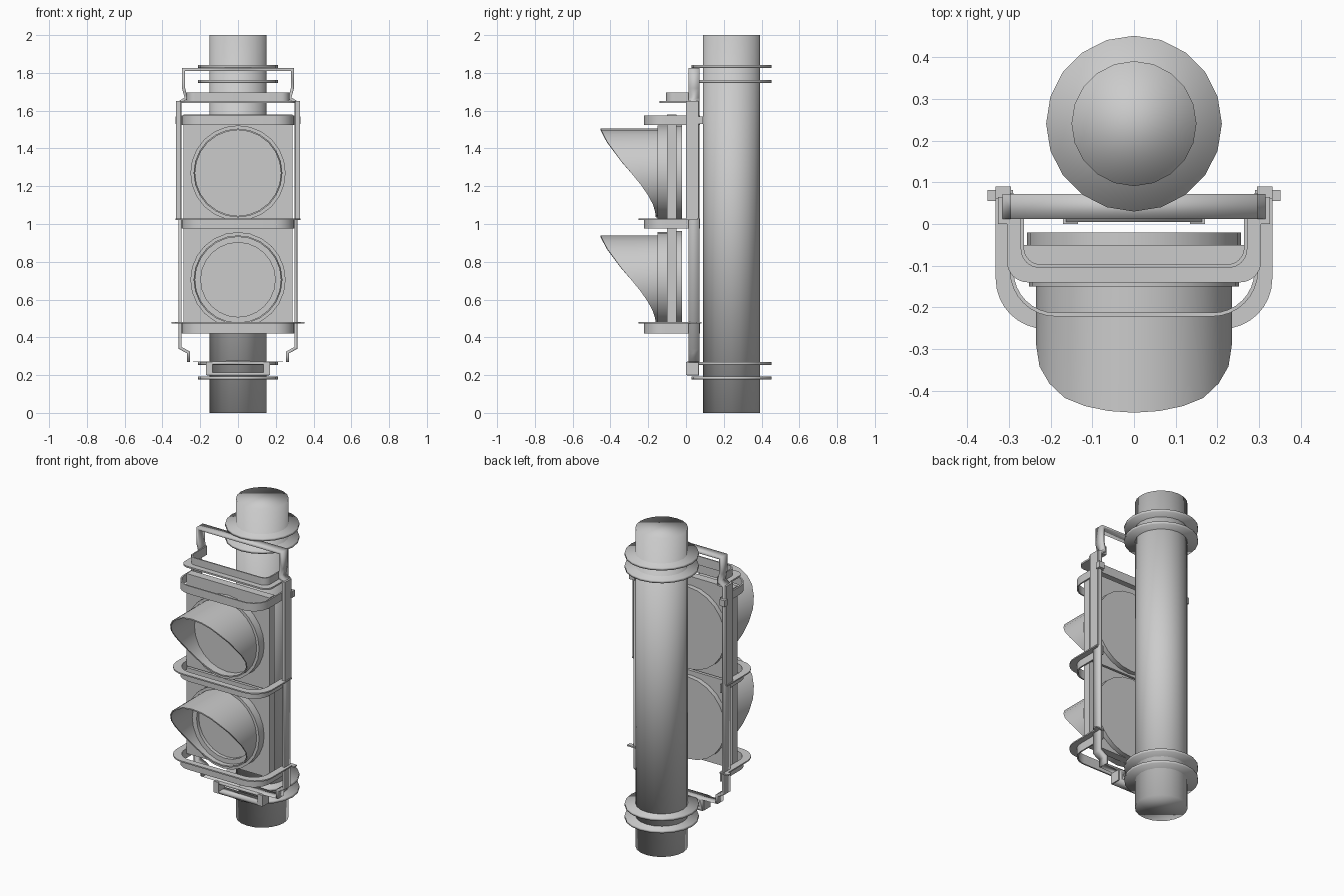
import bpy, bmesh
from math import sin, cos, pi, radians
from mathutils import Matrix

cube = bpy.data.objects.get("Cube")
if cube:
    bpy.data.objects.remove(cube, do_unlink=True)

GREY = (0.6, 0.6, 0.6, 1)
metal = bpy.data.materials.new("plain_grey")
metal.use_nodes = True
metal.diffuse_color = GREY
metal.node_tree.nodes["Principled BSDF"].inputs["Base Color"].default_value = GREY


def finish(name, bm, angle=35):
    bmesh.ops.recalc_face_normals(bm, faces=bm.faces)
    mesh = bpy.data.meshes.new(name)
    bm.to_mesh(mesh)
    bm.free()
    obj = bpy.data.objects.new(name, mesh)
    bpy.context.collection.objects.link(obj)
    mesh.materials.append(metal)
    bpy.ops.object.select_all(action='DESELECT')
    bpy.context.view_layer.objects.active = obj
    obj.select_set(True)
    if angle:
        bpy.ops.object.shade_smooth_by_angle(angle=radians(angle))
    else:
        bpy.ops.object.shade_smooth()
    return obj


def box(name, x, y, z):
    bm = bmesh.new()
    bmesh.ops.create_cube(bm, size=1)
    for v in bm.verts:
        for i, (a, b) in enumerate((x, y, z)):
            v.co[i] = (a + b) / 2 + v.co[i] * (b - a)
    return finish(name, bm)


def upright_disc(name, r, z0, z1, y):
    bm = bmesh.new()
    bmesh.ops.create_cone(bm, cap_ends=True, segments=20, radius1=r, radius2=r,
                          depth=z1 - z0, matrix=Matrix.Translation((0, y, (z0 + z1) / 2)))
    return finish(name, bm, 0)


def facing_disc(name, r, y0, y1, z):
    bm = bmesh.new()
    place = Matrix.Translation((0, (y0 + y1) / 2, z)) @ Matrix.Rotation(pi / 2, 4, 'X')
    bmesh.ops.create_cone(bm, cap_ends=True, segments=24, radius1=r, radius2=r,
                          depth=y1 - y0, matrix=place)
    return finish(name, bm)


def bridge(bm, a, b, closed=True):
    n = len(a)
    for i in range(n if closed else n - 1):
        j = (i + 1) % n
        bm.faces.new((a[i], a[j], b[j], b[i]))


def hoop_path(half, front, back, r):
    """Plan of a U-shaped hoop with rounded front corners."""
    right = [(half, back)]
    for i in range(9):
        t = i / 8 * pi / 2
        right.append((half - r + r * cos(t), front + r - r * sin(t)))
    return right + [(-x, y) for x, y in reversed(right)]


def hoop(name, outer, inner, z0, z1):
    bm = bmesh.new()
    o, i = hoop_path(*outer), hoop_path(*inner)
    rows = [[bm.verts.new((x, y, z)) for x, y in path]
            for path, z in ((o, z0), (o, z1), (i, z1), (i, z0))]
    for k in range(4):
        bridge(bm, rows[k], rows[(k + 1) % 4], False)
    for end in (0, -1):
        bm.faces.new([row[end] for row in rows])
    return finish(name, bm)


def ring(name, r_out, r_in, y0, y1, z):
    bm = bmesh.new()
    rows = []
    for r, y in ((r_out, y0), (r_out, y1), (r_in, y1), (r_in, y0)):
        rows.append([bm.verts.new((r * sin(i * pi / 12), y, z + r * cos(i * pi / 12)))
                     for i in range(24)])
    for k in range(4):
        bridge(bm, rows[k], rows[(k + 1) % 4])
    return finish(name, bm)


def strap(name, path, y0, y1, closed=False):
    """Flat metal strip bent along a mirrored path in the front plane."""
    path = path + [(-x, z) for x, z in reversed(path)]
    bm = bmesh.new()
    rows = [[bm.verts.new((x, y, z)) for x, z in path] for y in (y0, y1)]
    bridge(bm, rows[0], rows[1], closed)
    obj = finish(name, bm)
    mod = obj.modifiers.new("thickness", 'SOLIDIFY')
    mod.thickness = 0.016
    mod.offset = 0
    mod.use_even_offset = True
    return obj


# Visor lip: reach at each height, from bottom (-1) to top (1)
LIP = [(-1, -0.16), (-0.82, -0.165), (-0.6, -0.185), (-0.2, -0.25),
       (0.25, -0.34), (0.72, -0.42), (1, -0.453)]


def reach(h):
    for (h0, y0), (h1, y1) in zip(LIP, LIP[1:]):
        if h <= h1:
            return y0 + (y1 - y0) * (h - h0) / (h1 - h0)
    return LIP[-1][1]


def visor(name, z, r=0.235, n=24):
    bm = bmesh.new()
    rows = []
    for radius, back in ((r, True), (r, False), (r - 0.008, False), (r - 0.008, True)):
        row = []
        for i in range(n):
            t = 2 * pi * i / n
            y = -0.09 if back else reach(max(-1, cos(t)))
            row.append(bm.verts.new((radius * sin(t), y, z + radius * cos(t))))
        rows.append(row)
    for k in range(3):
        bridge(bm, rows[k], rows[k + 1])
    return finish(name, bm)


# Pole and clamp collars
upright_disc("pole", 0.15, 0, 2, 0.241)
for i, z in enumerate((0.185, 0.262, 1.755, 1.835)):
    upright_disc(f"collar_{i + 1}", 0.211, z - 0.008, z + 0.008, 0.241)

# Signal heads
for label, z, z0, z1 in (("lower", 0.705, 0.45, 0.99), ("upper", 1.27, 1.0, 1.58)):
    box(f"{label}_housing", (-0.288, 0.288), (-0.10, -0.05), (z0, z1))
    facing_disc(f"{label}_back_disc", 0.257, -0.06, -0.02, z)
    ring(f"{label}_rim", 0.252, 0.233, -0.15, -0.09, z)
    visor(f"{label}_visor", z)
    facing_disc(f"{label}_lens", 0.229, -0.108, -0.095, z)
ring("lower_lens_ring", 0.229, 0.197, -0.13, -0.10, 0.705)

# Guard hoops around the heads
WALL = ((0.298, -0.222, 0.075, 0.11), (0.289, -0.213, 0.075, 0.10))
FLANGE = ((0.332, -0.252, 0.06, 0.12), (0.289, -0.213, 0.06, 0.10))
for label, z0, z1 in (("bottom", 0.42, 0.48), ("middle", 0.975, 1.03), ("top", 1.525, 1.575)):
    hoop(f"{label}_hoop", *WALL, z0, z1)
    if label != "top":
        hoop(f"{label}_hoop_lip", *FLANGE, z1 - 0.008, z1)
hoop("handle_hoop", (0.272, -0.105, 0.07, 0.045), (0.264, -0.097, 0.07, 0.04), 1.645, 1.695)
hoop("handle_lip", (0.305, -0.14, 0.07, 0.05), (0.264, -0.097, 0.07, 0.04), 1.64, 1.65)

# Mounting frame between pole and heads
strap("main_frame", [(0.262, 0.27), (0.262, 0.32), (0.308, 0.345), (0.308, 1.645),
                     (0.274, 1.665), (0.288, 1.72), (0.288, 1.818)], 0.012, 0.072)
strap("frame_foot", [(0, 0.27), (0.262, 0.27)], 0.012, 0.072)
strap("foot_clip", [(0.155, 0.265), (0.155, 0.205)], 0.005, 0.07, True)

# Side posts, hinge tabs and clips
for side, s in (("left", 1), ("right", -1)):
    def span(a, b):
        return tuple(sorted((s * a, s * b)))
    box(f"{side}_post", span(0.305, 0.327), (0, 0.065), (1.03, 1.65))
    box(f"{side}_hinge_tab", span(0.29, 0.352), (0.055, 0.082), (0.472, 0.48))
    box(f"{side}_clip", span(0.295, 0.332), (0.06, 0.09), (1.53, 1.57))
    box(f"{side}_foot_clip", span(0.135, 0.17), (0, 0.065), (0.2, 0.27))
